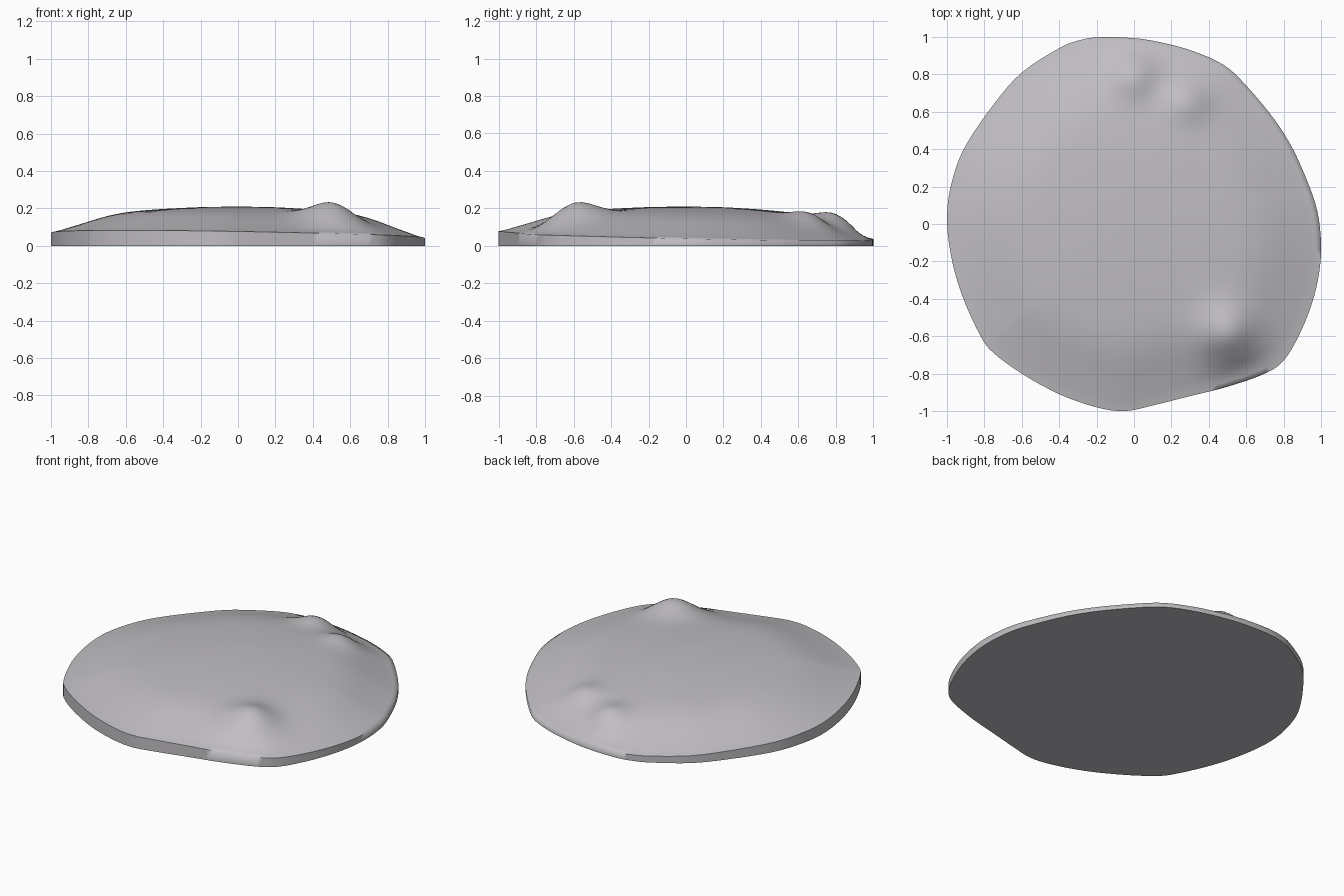
import bpy, bmesh, math
from mathutils import Vector

if "Cube" in bpy.data.objects:
    bpy.data.objects.remove(bpy.data.objects["Cube"])

# Plan outline, counter-clockwise control points
OUT = [(1, -.1), (.98, .07), (.93, .22), (.85, .4), (.75, .56), (.6, .74), (.48, .85),
       (.3, .93), (.1, .98), (-.05, .997), (-.2, .998), (-.3, .98), (-.4, .94), (-.6, .81),
       (-.75, .64), (-.9, .42), (-.97, .24), (-1, .05), (-.98, -.16), (-.92, -.38),
       (-.82, -.6), (-.75, -.69), (-.6, -.8), (-.4, -.91), (-.2, -.98), (-.05, -1),
       (.1, -.97), (.3, -.92), (.5, -.87), (.7, -.8), (.8, -.73), (.88, -.6),
       (.95, -.43), (.99, -.26)]
# Dome fall-off: (fraction of the way to the rim, share of full height)
FALL = [(0, 1), (.2, .98), (.4, .91), (.55, .83), (.65, .73), (.75, .55), (.85, .32), (.93, .16), (1, 0)]
# Low knolls: x, y, added height, radius
KNOLLS = [(.5, -.6, .085, .15), (0, .8, .065, .12), (.28, .66, .045, .11)]


def spline(pts, sub):
    """Closed Catmull-Rom curve through pts."""
    p = [Vector(q) for q in pts]
    n, out = len(p), []
    for i in range(n):
        a, b, c, d = (p[(i + k) % n] for k in (-1, 0, 1, 2))
        for j in range(sub):
            t = j / sub
            out.append(.5 * (2 * b + (c - a) * t + (2 * a - 5 * b + 4 * c - d) * t * t
                             + (3 * b - a - 3 * c + d) * t ** 3))
    return out


def fall(s):
    for (a, u), (b, v) in zip(FALL, FALL[1:]):
        if s <= b:
            return u + (v - u) * (s - a) / (b - a)
    return 0


def height(x, y, s, ang):
    rim = .05 - .0225 * math.sin(ang) - .0175 * math.cos(ang)
    z = rim + (.21 - rim) * sum(fall(min(1, abs(s + d))) for d in (-.04, 0, .04)) / 3
    edge = min(1, (1 - s) / .12)          # knolls fade out at the rim
    for kx, ky, h, r in KNOLLS:
        z += edge * h * math.exp(-((x - kx) ** 2 + (y - ky) ** 2) / (r * r))
    return z


outline = spline(OUT, 4)
N, RINGS = len(outline), 36
bm = bmesh.new()

# Base outline, then domed top rings from the rim inwards
rings = [[bm.verts.new((p.x, p.y, 0)) for p in outline]]
for k in range(RINGS, 0, -1):
    s = k / RINGS
    rings.append([bm.verts.new((p.x * s, p.y * s,
                                height(p.x * s, p.y * s, s, math.atan2(p.y, p.x))))
                  for p in outline])
for a, b in zip(rings, rings[1:]):
    for i in range(N):
        j = (i + 1) % N
        bm.faces.new((a[i], a[j], b[j], b[i]))
top = bm.verts.new((0, 0, height(0, 0, 0, 0)))
for i in range(N):
    bm.faces.new((rings[-1][i], rings[-1][(i + 1) % N], top))
bm.faces.new(list(reversed(rings[0])))    # flat underside
bmesh.ops.recalc_face_normals(bm, faces=bm.faces)

me = bpy.data.meshes.new("rock_mound")
bm.to_mesh(me)
bm.free()
ob = bpy.data.objects.new("rock_mound", me)
bpy.context.collection.objects.link(ob)

mat = bpy.data.materials.new("stone_grey")
mat.diffuse_color = (.53, .515, .54, 1)
mat.use_nodes = True
mat.node_tree.nodes["Principled BSDF"].inputs["Base Color"].default_value = mat.diffuse_color
me.materials.append(mat)

bpy.context.view_layer.objects.active = ob
ob.select_set(True)
bpy.ops.object.shade_smooth_by_angle(angle=math.radians(75))
